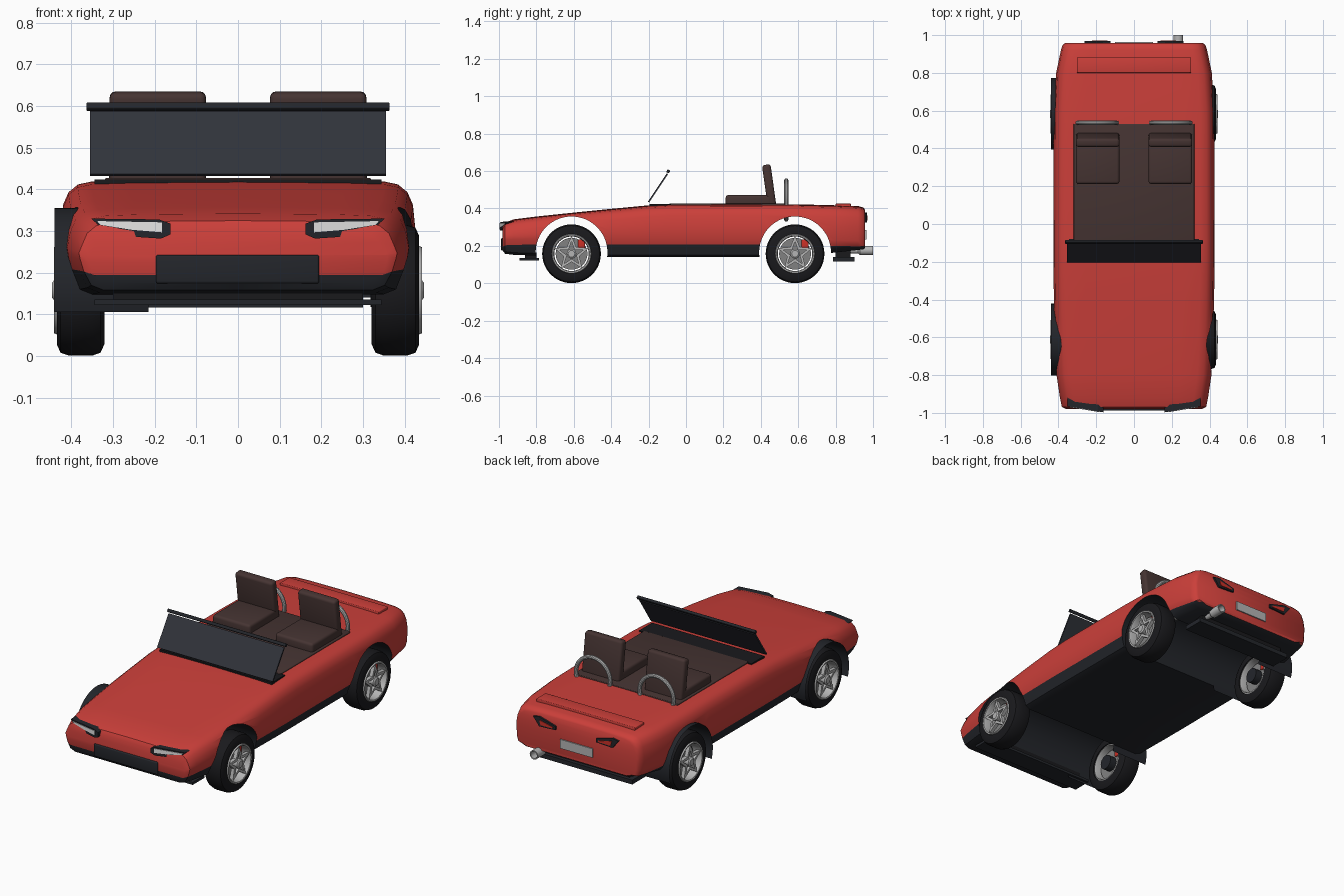
import bpy, bmesh, math
from mathutils import Vector, Matrix

if "Cube" in bpy.data.objects:
    bpy.data.objects.remove(bpy.data.objects["Cube"])


def mat(name, r, g, b):
    m = bpy.data.materials.new(name)
    m.diffuse_color = (r, g, b, 1)
    m.use_nodes = True
    m.node_tree.nodes["Principled BSDF"].inputs["Base Color"].default_value = m.diffuse_color
    return m


RED = mat("red_paint", 0.60, 0.050, 0.042)
TRIM = mat("dark_trim", 0.017, 0.019, 0.024)
BLACK = mat("black_rubber", 0.010, 0.010, 0.012)
BROWN = mat("brown_leather", 0.060, 0.034, 0.032)
GLASS = mat("tinted_glass", 0.030, 0.033, 0.043)
SILVER = mat("silver_metal", 0.46, 0.46, 0.46)
GREY = mat("brake_grey", 0.22, 0.22, 0.22)
LENS = mat("white_lens", 0.78, 0.78, 0.78)
SIGNAL = mat("signal_red", 0.60, 0.03, 0.02)


def finish(name, bm, material, angle=35, bevel=0):
    bmesh.ops.recalc_face_normals(bm, faces=bm.faces)
    me = bpy.data.meshes.new(name)
    bm.to_mesh(me)
    bm.free()
    ob = bpy.data.objects.new(name, me)
    bpy.context.collection.objects.link(ob)
    me.materials.append(material)
    bpy.ops.object.select_all(action='DESELECT')
    ob.select_set(True)
    bpy.context.view_layer.objects.active = ob
    if bevel:
        mod = ob.modifiers.new("bevel", 'BEVEL')
        mod.width, mod.segments = bevel, 3
        bpy.ops.object.modifier_apply(modifier=mod.name)
    if angle:
        bpy.ops.object.shade_smooth_by_angle(angle=math.radians(angle))
    return ob


def box(name, x, y, z, material, bevel=0, tilt=0):
    """Box from (min, max) ranges, optionally tilted about x."""
    size = [b - a for a, b in (x, y, z)]
    mid = [(a + b) / 2 for a, b in (x, y, z)]
    bm = bmesh.new()
    bmesh.ops.create_cube(bm, size=1, matrix=Matrix.Translation(mid)
                          @ Matrix.Rotation(tilt, 4, 'X') @ Matrix.Diagonal((*size, 1)))
    return finish(name, bm, material, 35 if bevel else 0, bevel)


def lathe(name, centre, profile, material, axis='X', segs=40, closed=False, arc=None):
    """Spin (along, radius) points about the x or y axis."""
    bm = bmesh.new()
    a0, a1 = arc or (0, 2 * math.pi)
    rows = []
    for i in range(segs + (1 if arc else 0)):
        t = a0 + (a1 - a0) * i / segs
        row = []
        for a, r in profile:
            u, w = r * math.cos(t), r * math.sin(t)
            row.append(bm.verts.new(Vector(centre) + Vector((a, u, w) if axis == 'X' else (u, a, w))))
        rows.append(row)
    n = len(profile)
    for i in range(segs):
        p, q = rows[i], rows[(i + 1) % len(rows)]
        for j in range(n if closed else n - 1):
            k = (j + 1) % n
            bm.faces.new((p[j], p[k], q[k], q[j]))
    bmesh.ops.remove_doubles(bm, verts=bm.verts, dist=1e-5)
    return finish(name, bm, material)


def prism(name, pts, side, front, depth, material):
    """Outline in x/z extruded along y; front(x) gives the slanted face."""
    bm = bmesh.new()
    f = [bm.verts.new((side * x, front(x), z)) for x, z in pts]
    b = [bm.verts.new((side * x, front(x) + depth, z)) for x, z in pts]
    bm.faces.new(f)
    bm.faces.new(b)
    for i in range(len(pts)):
        j = (i + 1) % len(pts)
        bm.faces.new((f[i], f[j], b[j], b[i]))
    return finish(name, bm, material, 0)


WHEEL_Y = {"front": -0.612, "rear": 0.583}

# Body shell: stations of y, half width, top, trim line, bottom
stations = [(-.98, .360, .298, .195, .175), (-.968, .382, .320, .203, .158),
            (-.92, .392, .337, .205, .152), (-.80, .410, .352, .208, .148),
            (-.60, .420, .373, .208, .142), (-.40, .424, .393, .208, .140),
            (-.20, .427, .412, .208, .140), (-.08, .427, .418, .208, .140),
            (.15, .426, .419, .208, .140), (.40, .426, .419, .208, .140),
            (.60, .424, .417, .205, .142), (.80, .412, .412, .200, .165),
            (.92, .387, .408, .197, .178), (.948, .378, .400, .198, .182),
            (.958, .365, .388, .203, .188)]
bm = bmesh.new()
rings = []
for y, w, t, s, b in stations:
    half = [(0.01, t + .005), (w * .6, t + .003), (w - .075, t), (w - .042, t - .007),
            (w - .020, t - .025), (w - .007, t - .055), (w, b + (t - b) * .55),
            (w - .003, s + .03), (w - .012, s), (w - .030, b + .012), (w - .06, b), (0.01, b)]
    rings.append([bm.verts.new((x, y, z)) for x, z in half]
                 + [bm.verts.new((-x, y, z)) for x, z in reversed(half)])
n = len(rings[0])
for p, q in zip(rings, rings[1:]):
    for i in range(n):
        j = (i + 1) % n
        bm.faces.new((p[i], p[j], q[j], q[i]))
for ring in (rings[0], rings[-1]):
    for i in range(n // 2 - 1):
        bm.faces.new((ring[i], ring[i + 1], ring[n - 2 - i], ring[n - 1 - i]))
body = finish("body_shell", bm, RED, 0)
body.data.materials.append(TRIM)

# Wheel arches cut right through the body
for y in WHEEL_Y.values():
    cutter = lathe("arch_cutter", (0, y, .165), [(-.6, 0), (-.6, .192), (.6, .192), (.6, 0)], TRIM, segs=64)
    cutter.hide_render = True
    mod = body.modifiers.new("arch", 'BOOLEAN')
    mod.object, mod.operation, mod.solver = cutter, 'DIFFERENCE', 'EXACT'
    bpy.context.view_layer.objects.active = body
    bpy.ops.object.modifier_apply(modifier=mod.name)
    bpy.data.objects.remove(cutter)
bpy.ops.object.select_all(action='DESELECT')
body.select_set(True)
bpy.ops.object.shade_smooth_by_angle(angle=math.radians(40))
# Dark trim on sills, underside and inside the arches
for f in body.data.polygons:
    c = f.center
    in_arch = any(math.hypot(c.y - y, c.z - .165) < .1935 for y in WHEEL_Y.values())
    trim_z = .192 if c.y > .75 else .206
    inward = abs(f.normal.x) < .02 and in_arch
    f.material_index = 1 if inward or c.z < trim_z or f.normal.z < -.9 else 0

# Wheels
tyre = [(-.057, .104), (-.057, .130), (-.048, .150), (-.028, .157),
        (.028, .157), (.048, .150), (.057, .130), (.057, .104)]
rim = [(-.050, .106), (-.056, .096), (-.045, .092), (.050, .092), (.062, .096), (.064, .103), (.055, .107)]
for end, y in WHEEL_Y.items():
    for s, side in ((1, "right"), (-1, "left")):
        tag, c = f"{end}_{side}_", (s * .378, y, .158)

        def turn(part, prof, m, closed=False, segs=40):
            return lathe(tag + part, c, [(s * a, r) for a, r in prof], m, 'X', segs, closed)

        turn("tyre", tyre, BLACK, True, 48)
        turn("rim", rim, SILVER, True)
        turn("brake_disc", [(-.02, 0), (-.02, .085), (.015, .085), (.015, 0)], GREY)
        turn("axle_hub", [(-.06, 0), (-.06, .04), (-.01, .04)], TRIM, segs=20)
        turn("hub_cap", [(.035, .026), (.062, .026), (.068, .018), (.068, 0)], SILVER, segs=20)
        # Star shaped spoke frame: outer star around an inner star hole
        bm = bmesh.new()
        loops = []
        for dx, tip, notch in ((.038, .097, .044), (.058, .097, .044), (.058, .066, .026), (.038, .066, .026)):
            loops.append([bm.verts.new((c[0] + s * dx, y + r * math.sin(k * math.pi / 5),
                                        c[2] + r * math.cos(k * math.pi / 5)))
                          for k in range(10) for r in ((tip, notch)[k % 2],)])
        for a in range(4):
            p, q = loops[a], loops[(a + 1) % 4]
            for k in range(10):
                bm.faces.new((p[k], p[(k + 1) % 10], q[(k + 1) % 10], q[k]))
        finish(tag + "spokes", bm, SILVER, 0)
        xs = sorted((s * .348, s * .402))
        box(tag + "caliper", xs, (y + .035, y + .072), (.185, .235), SIGNAL, .006)
    # Arch liner showing outside the left flank
    lathe(end + "_arch_liner", (0, y, .165), [(-.44, .190), (-.215, .190)], TRIM, segs=40,
          arc=(math.radians(-18), math.radians(198)))

# Cockpit, seats and roll hoops
box("cockpit_floor", (-.32, .32), (-.09, .53), (.38, .427), BROWN, .004)
for s, side in ((1, "right"), (-1, "left")):
    xs = sorted((s * .077, s * .308))
    box(side + "_seat_cushion", xs, (.212, .455), (.40, .472), BROWN, .014)
    box(side + "_seat_back", xs, (.422, .468), (.405, .635), BROWN, .014, math.radians(8))
    ring = [(.011 * math.cos(k * math.pi / 5), .105 + .011 * math.sin(k * math.pi / 5)) for k in range(10)]
    lathe(side + "_roll_hoop", (s * .195, .536, .445), ring, SILVER, 'Y', 40, True)

# Windscreen with top rail
slope = math.atan2(.10, .15)
box("windscreen", (-.355, .355), (-.154, -.146), (.419, .601), GLASS, 0, -slope)
box("windscreen_rail", (-.364, .364), (-.103, -.087), (.590, .607), TRIM, .003, -slope)
box("windscreen_base", (-.345, .345), (-.195, -.08), (.40, .424), BLACK)

# Headlights
house = [(.352, .330), (.335, .314), (.25, .300), (.245, .286), (.185, .282), (.162, .292), (.162, .318), (.19, .328)]
lens = [(.338, .324), (.33, .315), (.255, .303), (.183, .297), (.183, .321)]
for s, side in ((1, "right"), (-1, "left")):
    prism(side + "_headlight_housing", house, s, lambda x: -.997 + (x - .162) * .17, .06, TRIM)
    prism(side + "_headlight_lens", lens, s, lambda x: -1.0 + (x - .162) * .17, .01, LENS)
    # Tail lights
    tail = [(.262, .372), (.225, .378), (.125, .350), (.125, .330), (.225, .325)]
    prism(side + "_tail_light_housing", tail, s, lambda x: .968, -.03, TRIM)
    red = [(.222, .362), (.14, .344), (.14, .336), (.215, .335)]
    prism(side + "_tail_light_lens", red, s, lambda x: .971, -.008, SIGNAL)

# Nose, tail and trim
box("front_grille", (-.197, .195), (-.988, -.95), (.174, .243), TRIM, .006)
box("front_splitter", (-.345, .345), (-.89, -.785), (.122, .136), TRIM)
box("splitter_mount", (-.30, .30), (-.86, -.80), (.13, .165), BLACK)
box("rear_diffuser", (-.30, .30), (.785, .90), (.116, .140), TRIM)
box("diffuser_mount", (-.27, .27), (.80, .88), (.135, .185), BLACK)
box("boot_spoiler", (-.303, .303), (.80, .882), (.40, .426), RED, .004)
box("number_plate", (-.10, .10), (.95, .964), (.235, .285), SILVER)
lathe("exhaust_pipe", (.235, .93, .175),
      [(-.09, 0), (-.09, .014), (-.01, .016), (.0, .025), (.07, .025), (.07, .019), (.01, .019)], SILVER, 'Y', 24)
lathe("exhaust_bore", (.235, .93, .175), [(.012, 0), (.012, .019)], BLACK, 'Y', 24)
